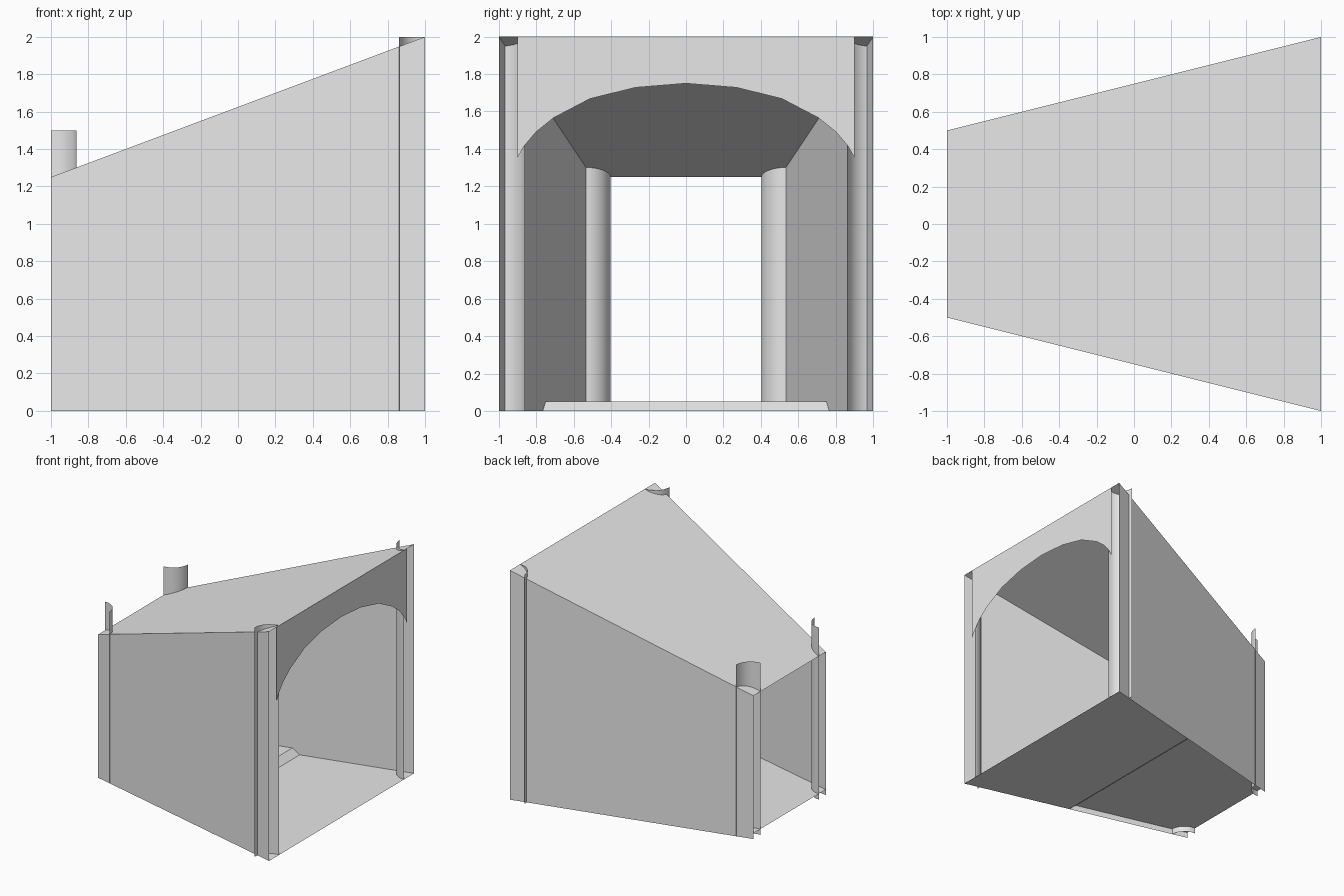
import bpy
import math

cube = bpy.data.objects.get("Cube")
if cube:
    bpy.data.objects.remove(cube)

grey = bpy.data.materials.new("light grey")
grey.use_nodes = True
grey.diffuse_color = (0.8, 0.8, 0.8, 1)
grey.node_tree.nodes["Principled BSDF"].inputs["Base Color"].default_value = (0.8, 0.8, 0.8, 1)


def half_width(x):
    """Half depth of the tapered plan at x."""
    return 0.75 + 0.25 * x


def roof_z(x):
    """Height of the sloping roof at x."""
    return 1.625 + 0.375 * x


def sheet(name, verts, faces, smooth=False):
    mesh = bpy.data.meshes.new(name)
    mesh.from_pydata(verts, [], faces)
    mesh.materials.append(grey)
    if smooth:
        mesh.shade_smooth()
    obj = bpy.data.objects.new(name, mesh)
    bpy.context.collection.objects.link(obj)
    return obj


def across_strip(name, profile):
    """Sheet spanning the full tapered width along an (x, z) profile."""
    verts = [(x, s * half_width(x), z) for x, z in profile for s in (-1, 1)]
    faces = [(2 * i, 2 * i + 2, 2 * i + 3, 2 * i + 1) for i in range(len(profile) - 1)]
    return sheet(name, verts, faces)


def quarter_column(name, cx, cy, side, radius, height, steps=12):
    """Open quarter cylinder bulging into the room from a corner."""
    verts = []
    inward = -1 if cx > 0 else 1
    for i in range(steps + 1):
        a = math.pi / 2 * i / steps
        x = cx + inward * radius * math.sin(a)
        y = side * (cy - radius * math.cos(a))
        verts += [(x, y, 0), (x, y, height)]
    faces = [(2 * i, 2 * i + 2, 2 * i + 3, 2 * i + 1) for i in range(steps)]
    if inward * side < 0:
        faces = [f[::-1] for f in faces]
    return sheet(name, verts, faces, smooth=True)


# Roof and stepped floor
across_strip("sloping_roof", [(-1, roof_z(-1)), (1, roof_z(1))])
across_strip("floor", [(-1, 0.05), (0, 0.05), (0.06, 0), (1, 0)])

# Side walls and corner columns
for side, label in ((-1, "front"), (1, "back")):
    outline = [(-1, 0), (1, 0), (1, roof_z(1)), (-1, roof_z(-1))]
    verts = [(x, side * half_width(x), z) for x, z in outline]
    sheet(label + "_wall", verts, [(0, 1, 2, 3) if side < 0 else (3, 2, 1, 0)])
    quarter_column(label + "_tall_column", 1, 1, side, 0.14, 2.0)
    quarter_column(label + "_short_column", -1, 0.54, side, 0.137, 1.5)

# Arched panel over the tall opening
half_arch = [(0.9, 1.353), (0.865, 1.415), (0.8, 1.492), (0.706, 1.567),
             (0.513, 1.668), (0.27, 1.728), (0, 1.75)]
arch = [(-y, z) for y, z in half_arch] + half_arch[-2::-1]
verts = [(1, y, z) for y, low in arch for z in (low, 2)]
sheet("arch_panel", verts,
      [(2 * i, 2 * i + 2, 2 * i + 3, 2 * i + 1) for i in range(len(arch) - 1)])
